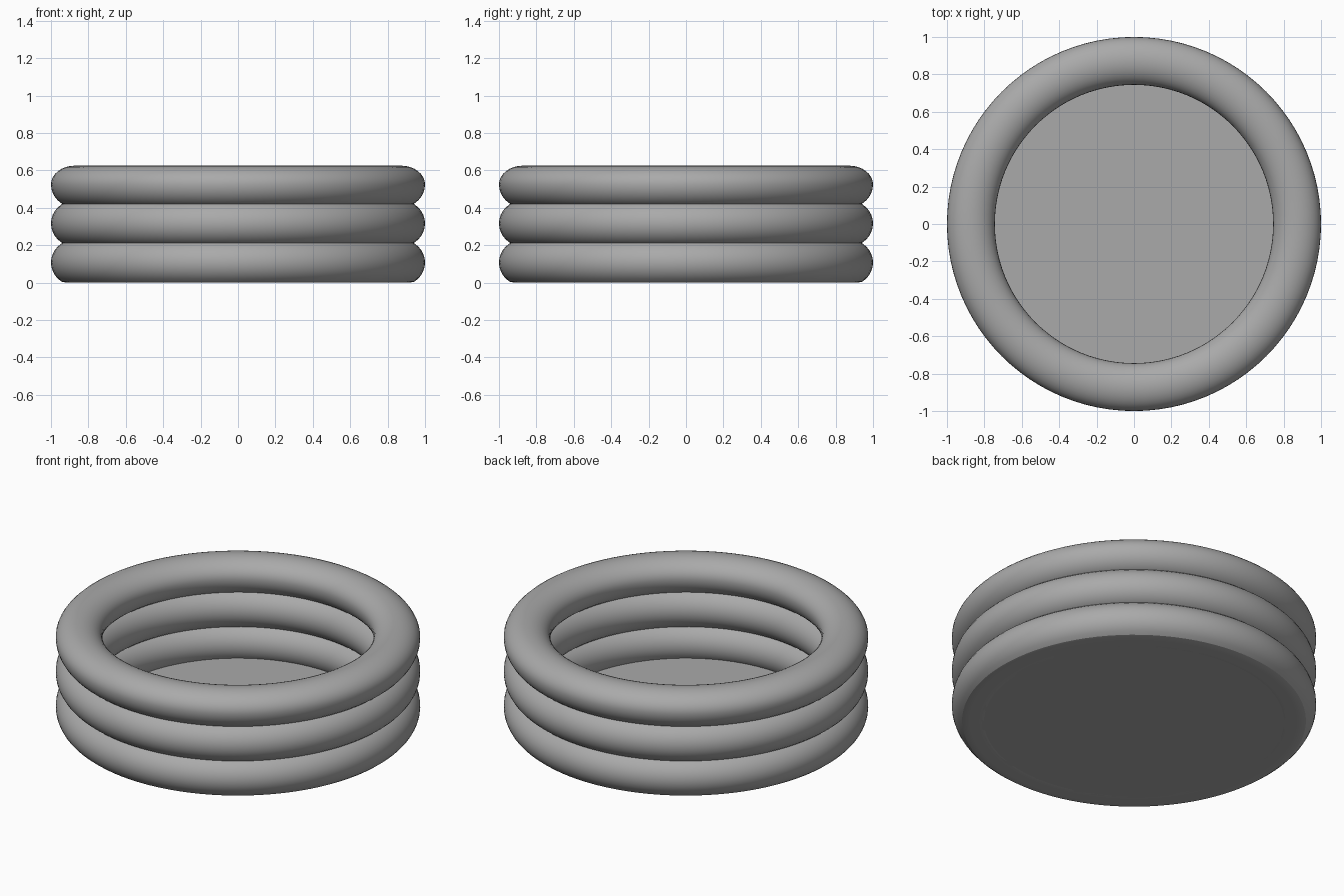
import bpy
import bmesh
import math

default_cube = bpy.data.objects.get("Cube")
if default_cube:
    bpy.data.objects.remove(default_cube, do_unlink=True)

grey = bpy.data.materials.new("plain_grey")
grey.use_nodes = True
colour = (0.4, 0.4, 0.4, 1)
grey.diffuse_color = colour
grey.node_tree.nodes["Principled BSDF"].inputs["Base Color"].default_value = colour

SEGMENTS = 96
TUBE_SIDES = 32
RING_RADIUS = 0.872
TUBE_WIDTH = 0.128
TUBE_HEIGHT = 0.123
SPACING = 0.209


def finish(bm, name):
    """Turn a bmesh into a smooth grey object with sharp creases."""
    bmesh.ops.recalc_face_normals(bm, faces=bm.faces)
    mesh = bpy.data.meshes.new(name)
    bm.to_mesh(mesh)
    bm.free()
    mesh.materials.append(grey)
    obj = bpy.data.objects.new(name, mesh)
    bpy.context.collection.objects.link(obj)
    bpy.ops.object.select_all(action='DESELECT')
    obj.select_set(True)
    bpy.context.view_layer.objects.active = obj
    bpy.ops.object.shade_smooth_by_angle(angle=math.radians(24))
    return obj


def air_ring(name, centre_z, top_height):
    """Revolve an oval tube section, flattened where it meets the ground."""
    bm = bmesh.new()
    loops = []
    for s in range(SEGMENTS):
        turn = math.tau * s / SEGMENTS
        loop = []
        for t in range(TUBE_SIDES):
            a = math.tau * t / TUBE_SIDES
            r = RING_RADIUS + TUBE_WIDTH * math.cos(a)
            height = top_height if math.sin(a) > 0 else TUBE_HEIGHT
            z = max(0, centre_z + height * math.sin(a))
            loop.append(bm.verts.new((r * math.cos(turn), r * math.sin(turn), z)))
        loops.append(loop)
    for s in range(SEGMENTS):
        here, there = loops[s], loops[(s + 1) % SEGMENTS]
        for t in range(TUBE_SIDES):
            n = (t + 1) % TUBE_SIDES
            bm.faces.new((here[t], there[t], there[n], here[n]))
    return finish(bm, name)


# Three stacked inflated rings, the top one slightly flatter above
for i, name in enumerate(("lower_ring", "middle_ring", "upper_ring")):
    air_ring(name, 0.107 + i * SPACING, 0.1 if i == 2 else TUBE_HEIGHT)

# Padded floor closing the bottom ring
bm = bmesh.new()
bmesh.ops.create_cone(bm, cap_ends=True, segments=SEGMENTS,
                      radius1=0.84, radius2=0.84, depth=0.04)
bmesh.ops.translate(bm, verts=bm.verts, vec=(0, 0, 0.02))
finish(bm, "floor")
